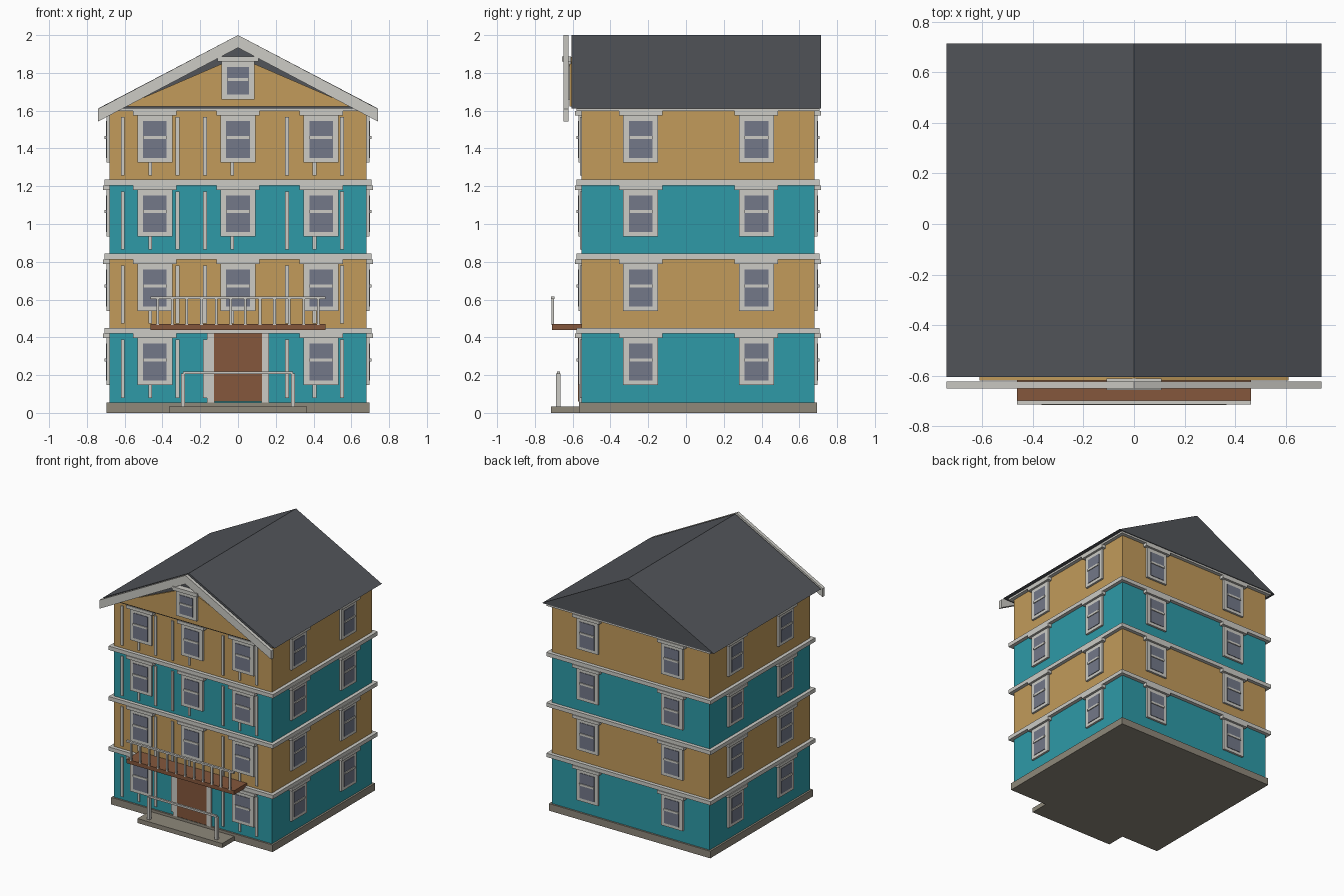
import bpy, bmesh
from mathutils import Matrix, Vector
from math import pi

if "Cube" in bpy.data.objects:
    bpy.data.objects.remove(bpy.data.objects["Cube"])


def mat(name, rgb):
    m = bpy.data.materials.new(name)
    lin = [((c / 255 + 0.055) / 1.055) ** 2.4 for c in rgb]
    m.diffuse_color = (*lin, 1)
    m.use_nodes = True
    m.node_tree.nodes["Principled BSDF"].inputs["Base Color"].default_value = m.diffuse_color
    return m


TEAL = mat("teal", (46, 154, 167))
OCHRE = mat("ochre", (194, 155, 91))
TRIM = mat("off white", (204, 203, 197))
GLASS = mat("window grey", (115, 120, 137))
ROOF = mat("slate", (82, 85, 90))
WOOD = mat("brown wood", (133, 87, 60))
STONE = mat("stone", (142, 136, 122))


def finish(name, bm, m):
    bmesh.ops.recalc_face_normals(bm, faces=bm.faces)
    me = bpy.data.meshes.new(name)
    bm.to_mesh(me)
    bm.free()
    me.materials.append(m)
    ob = bpy.data.objects.new(name, me)
    bpy.context.collection.objects.link(ob)
    return ob


def boxes(name, m, items):
    """One object from boxes ((x0,x1),(y0,y1),(z0,z1)) with optional matrix."""
    bm = bmesh.new()
    for it in items:
        (x0, x1), (y0, y1), (z0, z1) = it[:3]
        mx = it[3] if len(it) > 3 else Matrix()
        t = Matrix.Translation(((x0 + x1) / 2, (y0 + y1) / 2, (z0 + z1) / 2))
        s = Matrix.Diagonal((x1 - x0, y1 - y0, z1 - z0, 1))
        bmesh.ops.create_cube(bm, size=1, matrix=mx @ t @ s)
    return finish(name, bm, m)


def prism(name, m, pts, y0, y1):
    """Extrude an xz outline along y."""
    bm = bmesh.new()
    f = bm.faces.new([bm.verts.new((x, y0, z)) for x, z in pts])
    r = bmesh.ops.extrude_face_region(bm, geom=[f])
    vs = [v for v in r["geom"] if isinstance(v, bmesh.types.BMVert)]
    bmesh.ops.translate(bm, verts=vs, vec=(0, y1 - y0, 0))
    return finish(name, bm, m)


STEP = 0.3925
WX, YF, YB = 0.68, -0.553, 0.68

# foundation, storeys and the bands between them
boxes("foundation", STONE, [((-0.695, 0.695), (-0.567, 0.694), (0, 0.055))])
for k in range(4):
    z0 = 0.05 if k == 0 else 0.435 + STEP * (k - 1)
    boxes(f"storey_{k + 1}", OCHRE if k % 2 else TEAL,
          [((-WX, WX), (YF, YB), (z0, 0.435 + STEP * k))])
    z = 0.42 + STEP * k
    boxes(f"band_{k + 1}", TRIM,
          [((-0.708, 0.708), (-0.581, 0.708), (z, min(z + 0.03, 1.612)))])

# window positions: wall matrix puts local -y outward, local z on the floor
spots = []
for k in range(4):
    dz = STEP * k
    for x in (-0.44, 0, 0.44):
        if k or x:
            spots.append(Matrix.Translation((x, YF, dz)))
    for x in (-0.365, 0.365):
        spots.append(Matrix.Translation((x, YB, dz)) @ Matrix.Rotation(pi, 4, 'Z'))
    for y in (-0.24, 0.373):
        for s in (-1, 1):
            spots.append(Matrix.Translation((s * WX, y, dz))
                         @ Matrix.Rotation(s * pi / 2, 4, 'Z'))
boxes("window_frames", TRIM,
      [((-0.0925, 0.0925), (-0.016, 0.005), (0.148, 0.398), w) for w in spots])
boxes("window_headers", TRIM,
      [((-0.115, 0.115), (-0.034, 0.005), (0.396, 0.42), w) for w in spots])
boxes("window_glass", GLASS,
      [((-0.0625, 0.0625), (-0.02, -0.012), (0.172, 0.367), w) for w in spots])
boxes("window_bars", TRIM,
      [((-0.0625, 0.0625), (-0.026, -0.018), (0.272, 0.288), w) for w in spots])

# thin vertical battens on the front
battens = []
for k in range(4):
    for i in (0, 1, 2, 3, 4, 6, 7, 8):
        x = -0.61 + 0.145 * i
        if k == 0 and i == 4:
            continue
        battens.append(((x - 0.01, x + 0.01), (YF - 0.008, YF + 0.004),
                        (0.08 + STEP * k, 0.388 + STEP * k)))
boxes("front_battens", TRIM, battens)

# door with side trims
boxes("door", WOOD, [((-0.127, 0.127), (-0.572, -0.545), (0.06, 0.425))])
boxes("door_trim", TRIM, [((-0.165, -0.125), (-0.567, -0.545), (0.055, 0.424)),
                          ((0.125, 0.165), (-0.567, -0.545), (0.055, 0.424))])

# entrance step with its railing
boxes("entrance_step", STONE, [((-0.365, 0.365), (-0.715, -0.55), (0, 0.035))])
boxes("step_railing", TRIM,
      [((s * 0.291 - 0.011, s * 0.291 + 0.011), (-0.687, -0.664), (0.03, 0.208))
       for s in (-1, 1)]
      + [((-0.291, 0.291), (-0.683, -0.668), (0.205, 0.22))])

# balcony slab and railing
boxes("balcony", WOOD, [((-0.463, 0.463), (-0.71, -0.55), (0.438, 0.47))])
boxes("balcony_balusters", TRIM,
      [((x - 0.007, x + 0.007), (-0.712, -0.698), (0.465, 0.61))
       for x in (-0.425 + 0.0773 * i for i in range(12))])
boxes("balcony_rail", TRIM, [((-0.463, 0.463), (-0.714, -0.697), (0.603, 0.617))])

# roof block, front gable panel and bargeboards
prism("roof", ROOF, [(-0.74, 1.612), (0.74, 1.612), (0, 2)], -0.605, 0.714)
prism("gable_panel", OCHRE, [(-0.61, 1.622), (0.61, 1.622), (0, 1.885)], -0.618, -0.6)
prism("bargeboards", TRIM, [(-0.74, 1.61), (-0.74, 1.543), (0, 1.933),
                            (0.74, 1.543), (0.74, 1.61), (0, 2)], -0.649, -0.622)

# gable window
boxes("gable_window_frame", TRIM, [((-0.088, 0.088), (-0.636, -0.61), (1.66, 1.865))])
boxes("gable_window_header", TRIM, [((-0.108, 0.108), (-0.656, -0.61), (1.86, 1.888))])
boxes("gable_window_glass", GLASS, [((-0.057, 0.057), (-0.64, -0.632), (1.685, 1.83))])
boxes("gable_window_bar", TRIM, [((-0.057, 0.057), (-0.646, -0.638), (1.757, 1.772))])
